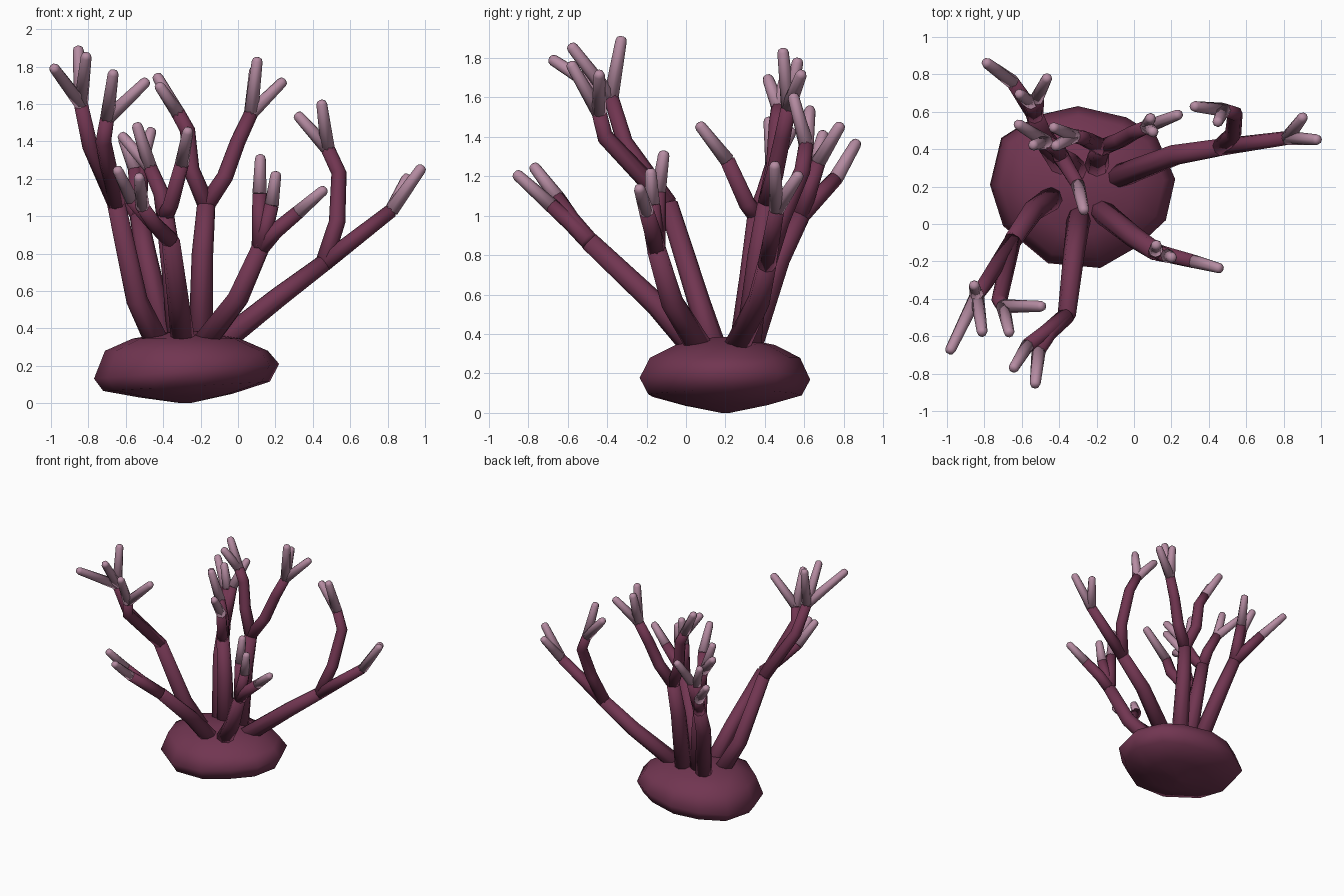
import bpy, bmesh, math
from mathutils import Vector

def material(name, rgb):
    m = bpy.data.materials.new(name)
    m.diffuse_color = (*rgb, 1)
    return m

PLUM = material("plum", (0.165, 0.036, 0.082))
PINK = material("pale_pink", (0.47, 0.265, 0.365))
SIDES = 8

def finish(bm, name):
    bmesh.ops.recalc_face_normals(bm, faces=bm.faces[:])
    me = bpy.data.meshes.new(name)
    bm.to_mesh(me)
    bm.free()
    ob = bpy.data.objects.new(name, me)
    bpy.context.collection.objects.link(ob)
    me.materials.append(PLUM)
    me.materials.append(PINK)
    for p in me.polygons:
        p.use_smooth = True
    return ob

def loft(bm, rings, mats):
    # bridge rings of equal size and close both ends
    n = len(rings[0])
    for a, b, mi in zip(rings, rings[1:], mats):
        for i in range(n):
            j = (i + 1) % n
            bm.faces.new((a[i], a[j], b[j], b[i])).material_index = mi
    bm.faces.new(rings[0][::-1]).material_index = mats[0]
    bm.faces.new(rings[-1]).material_index = mats[-1]

def tube(bm, pts, r0, r1, pale=False):
    # tapered tube along a path; a pale tube has a rounded end
    pts = [Vector(p) for p in pts]
    count = len(pts)
    radii = [r0 + (r1 - r0) * i / (count - 1) for i in range(count)]
    end = (pts[-1] - pts[-2]).normalized()
    if pale:
        apex = pts[-1]
        pts[-1] = apex - end * r1 * 0.8
        pts += [apex - end * r1 * 0.25, apex]
        radii += [r1 * 0.8, r1 * 0.35]
    rings, side = [], Vector((1, 0, 0))
    for i, p in enumerate(pts):
        d = (pts[min(i + 1, len(pts) - 1)] - pts[max(i - 1, 0)]).normalized()
        u = (side - d * side.dot(d)).normalized()
        v = d.cross(u)
        side = u
        rings.append([bm.verts.new(p + (u * math.cos(t) + v * math.sin(t)) * radii[i])
                      for t in (2 * math.pi * k / SIDES for k in range(SIDES))])
    loft(bm, rings, [int(pale)] * (len(rings) - 1))

def coral(name, trunk, forks):
    # forks: list of (dark path continuing from the trunk end, list of tip apexes)
    bm = bmesh.new()
    tube(bm, trunk, 0.066, 0.049)
    for start, path, tips in forks:
        full = [start] + path
        tube(bm, full, 0.047, 0.038)
        for t in tips:
            tube(bm, [path[-1], t], 0.038, 0.029, True)
    finish(bm, name)

# rock base: one outline scaled through several heights
outline = [(0.22, 0.24), (0.12, 0.47), (-0.04, 0.57), (-0.30, 0.63), (-0.52, 0.58), (-0.71, 0.46),
           (-0.77, 0.21), (-0.70, -0.01), (-0.46, -0.21), (-0.18, -0.235), (0.02, -0.12), (0.17, 0.02)]
bm = bmesh.new()
cx, cy = -0.28, 0.2
rings = []
for z, s, tilt in [(0.0, 0.05, 0), (0.04, 0.5, 0.02), (0.09, 0.9, 0.05), (0.17, 1.0, 0.08),
                   (0.28, 0.88, 0.0), (0.345, 0.58, 0), (0.385, 0.12, 0)]:
    rings.append([bm.verts.new((cx + (x - cx) * s, cy + (y - cy) * s, z + tilt * (x - cx)))
                  for x, y in outline])
loft(bm, rings, [0] * 6)
finish(bm, "rock_base")

# front left tall branch
f = (-0.65, -0.09, 1.06)
coral("front_left_branch", [(-0.42, 0.15, 0.3), (-0.54, 0.07, 0.55), f], [
    (f, [(-0.79, -0.31, 1.37), (-0.84, -0.38, 1.6)],
     [(-0.99, -0.69, 1.80), (-0.81, -0.59, 1.87), (-0.855, -0.325, 1.91)]),
    (f, [(-0.72, -0.41, 1.4), (-0.70, -0.44, 1.52)],
     [(-0.665, -0.59, 1.78), (-0.48, -0.44, 1.73)])])

# front branch
f = (-0.36, -0.49, 0.87)
coral("front_branch", [(-0.29, 0.07, 0.3), (-0.32, -0.15, 0.55), f], [
    (f, [(-0.47, -0.58, 0.98), (-0.57, -0.65, 1.09)], [(-0.65, -0.78, 1.26)]),
    (f, [(-0.45, -0.58, 0.96), (-0.51, -0.68, 1.05)], [(-0.53, -0.87, 1.22)])])

# front right short branch
f = (0.12, -0.15, 0.83)
coral("front_right_branch", [(-0.2, 0.09, 0.3), (0.0, -0.07, 0.56), f], [
    (f, [(0.115, -0.14, 1.12)], [(0.12, -0.11, 1.33)]),
    (f, [(0.18, -0.17, 1.06)], [(0.205, -0.18, 1.24)]),
    (f, [(0.20, -0.17, 0.92), (0.32, -0.20, 1.02)], [(0.47, -0.24, 1.15)])])

# right branch reaching sideways, with an upright offshoot
f = (0.46, 0.41, 0.75)
coral("right_branch", [(-0.12, 0.24, 0.3), (0.22, 0.37, 0.57), f], [
    (f, [(0.82, 0.46, 1.03)], [(0.99, 0.45, 1.27), (0.91, 0.58, 1.22)]),
    (f, [(0.53, 0.48, 0.97), (0.54, 0.59, 1.23), (0.48, 0.61, 1.36)],
     [(0.445, 0.54, 1.62), (0.31, 0.63, 1.55)])])

# back centre tall branch
f = (-0.17, 0.41, 1.06)
coral("back_centre_branch", [(-0.2, 0.31, 0.3), (-0.19, 0.37, 0.8), f], [
    (f, [(-0.07, 0.45, 1.21), (0.0, 0.49, 1.4), (0.07, 0.52, 1.55)],
     [(0.105, 0.49, 1.85), (0.25, 0.59, 1.73), (0.09, 0.57, 1.80)]),
    (f, [(-0.25, 0.45, 1.25), (-0.27, 0.46, 1.46), (-0.32, 0.47, 1.55)],
     [(-0.44, 0.52, 1.76), (-0.43, 0.41, 1.71)])])

# back left branch
f = (-0.53, 0.58, 1.0)
coral("back_left_branch", [(-0.38, 0.31, 0.3), (-0.49, 0.47, 0.78), f], [
    (f, [(-0.65, 0.76, 1.19)], [(-0.80, 0.87, 1.38)]),
    (f, [(-0.52, 0.67, 1.27)], [(-0.46, 0.79, 1.47)]),
    (f, [(-0.55, 0.65, 1.25)], [(-0.62, 0.70, 1.43)])])

# inner left branch
f = (-0.39, 0.36, 1.0)
coral("inner_left_branch", [(-0.31, 0.28, 0.3), (-0.35, 0.33, 0.7), f], [
    (f, [(-0.36, 0.31, 1.06), (-0.30, 0.21, 1.28)], [(-0.265, 0.06, 1.47)]),
    (f, [(-0.41, 0.40, 1.12), (-0.47, 0.44, 1.26)], [(-0.63, 0.54, 1.44), (-0.545, 0.42, 1.50)])])
